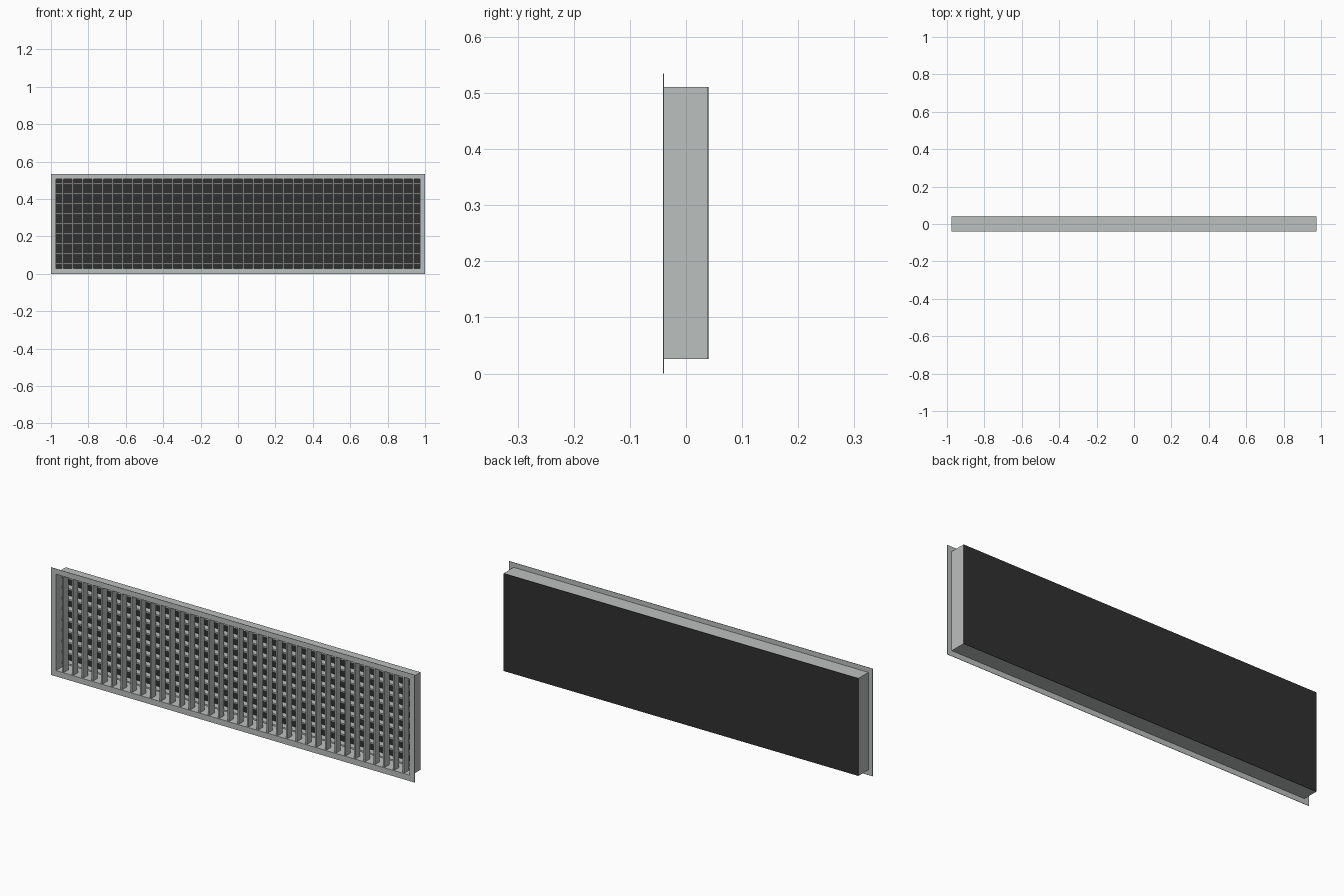
import bpy, bmesh

if "Cube" in bpy.data.objects:
    bpy.data.objects.remove(bpy.data.objects["Cube"])

W, H = 2.0, 0.535            # flange outer size
BX, Z0, Z1 = 0.976, 0.026, 0.511   # duct box extents
FRONT, BACK = -0.04, 0.04
PITCH, CZ = 0.0535, 0.2675
WALL = 0.003


def material(name, rgb):
    m = bpy.data.materials.new(name)
    m.diffuse_color = (*rgb, 1)
    m.use_nodes = True
    m.node_tree.nodes["Principled BSDF"].inputs["Base Color"].default_value = m.diffuse_color
    return m


metal = material("light grey metal", (0.50, 0.525, 0.515))
dark = material("dark backing", (0.03, 0.03, 0.03))


def add_box(bm, x0, x1, y0, y1, z0, z1):
    v = bmesh.ops.create_cube(bm, size=1)["verts"]
    bmesh.ops.scale(bm, vec=(x1 - x0, y1 - y0, z1 - z0), verts=v)
    bmesh.ops.translate(bm, vec=((x0 + x1) / 2, (y0 + y1) / 2, (z0 + z1) / 2), verts=v)


def finish(name, bm, mat):
    me = bpy.data.meshes.new(name)
    bm.to_mesh(me)
    bm.free()
    me.materials.append(mat)
    ob = bpy.data.objects.new(name, me)
    bpy.context.collection.objects.link(ob)
    return ob


def frame(name, outer, inner, y0, y1, mat):
    """Rectangular ring: outer and inner are (half width, bottom, top)."""
    bm = bmesh.new()
    rings = []
    for y in (y0, y1):
        for hx, b, t in (outer, inner):
            rings.append([bm.verts.new((x, y, z)) for x, z in
                          ((-hx, b), (hx, b), (hx, t), (-hx, t))])
    fo, fi, bo, bi = rings
    for a, b in ((fo, fi), (fi, bi), (bi, bo), (bo, fo)):
        for i in range(4):
            j = (i + 1) % 4
            bm.faces.new((a[i], a[j], b[j], b[i]))
    bmesh.ops.recalc_face_normals(bm, faces=bm.faces)
    return finish(name, bm, mat)


# Front flange and the duct walls behind it
inner = (BX - WALL, Z0 + WALL, Z1 - WALL)
frame("front_flange", (W / 2, 0, H), inner, FRONT - 0.001, FRONT + 0.001, metal)
frame("duct_walls", (BX, Z0, Z1), inner, FRONT + 0.001, BACK - 0.002, metal)

# Dark panel closing the back
bm = bmesh.new()
add_box(bm, -BX, BX, BACK - 0.002, BACK, Z0, Z1)
finish("back_panel", bm, dark)

# Vertical blades in front
T = 0.004
bm = bmesh.new()
for i in range(36):
    x = (i - 17.5) * PITCH
    add_box(bm, x - T, x + T, FRONT + 0.002, -0.001, Z0 + WALL, Z1 - WALL)
finish("vertical_blades", bm, metal)

# Horizontal blades behind
bm = bmesh.new()
for k in range(-4, 5):
    z = CZ + k * PITCH
    add_box(bm, -BX + WALL, BX - WALL, 0.001, 0.034, z - T, z + T)
finish("horizontal_blades", bm, metal)
